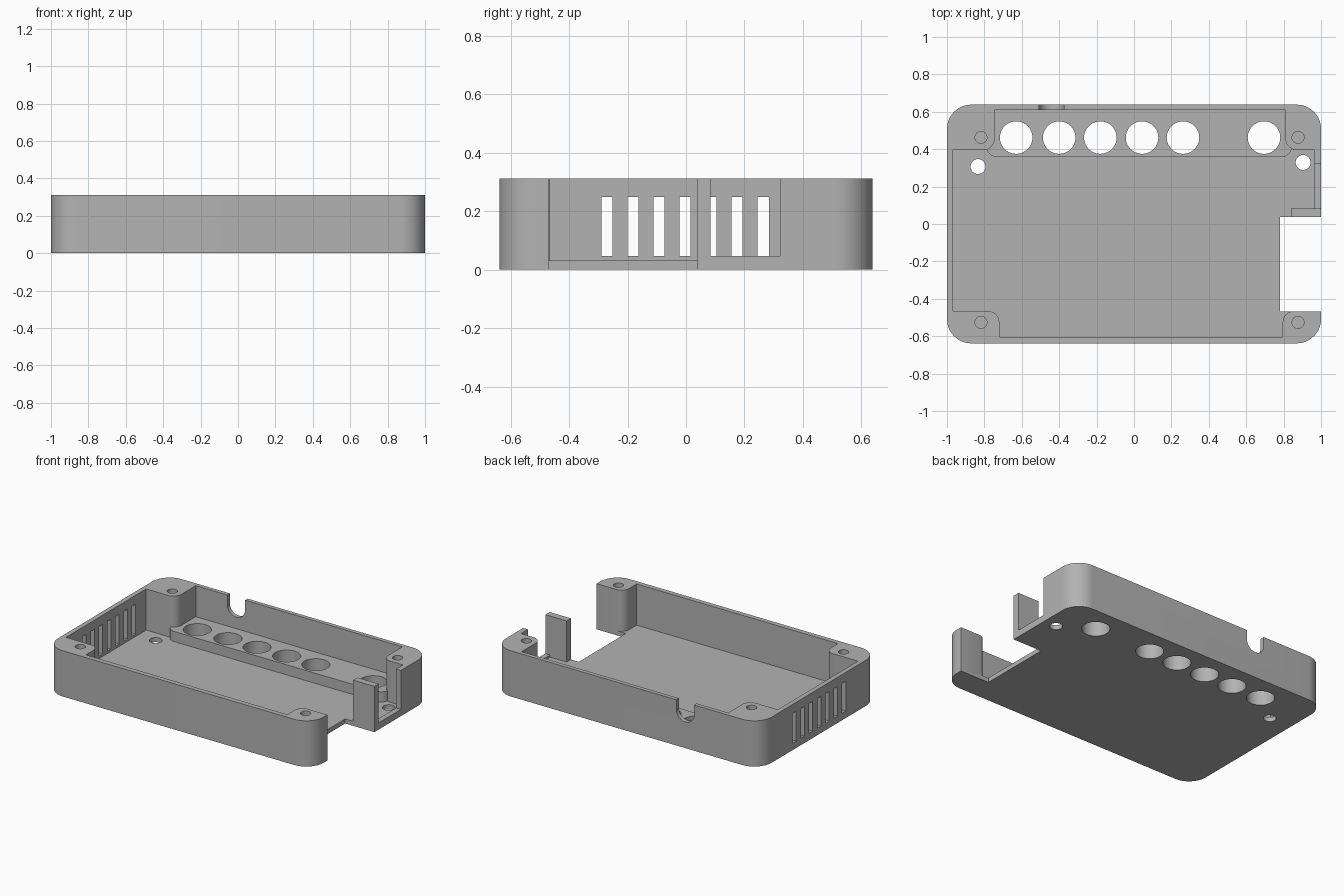
import bpy, bmesh
from math import pi, cos, sin

cube = bpy.data.objects.get("Cube")
if cube:
    bpy.data.objects.remove(cube)

HEIGHT, FLOOR = 0.311, 0.031

grey = bpy.data.materials.new("plain grey")
grey.use_nodes = True
colour = (0.45, 0.45, 0.45, 1)
grey.diffuse_color = colour
grey.node_tree.nodes["Principled BSDF"].inputs["Base Color"].default_value = colour


def arc(cx, cy, r, start, end, steps=14):
    """Points along an arc, angles in quarter turns."""
    return [(cx + r * cos(a * pi / 2), cy + r * sin(a * pi / 2))
            for a in (start + (end - start) * i / steps for i in range(steps + 1))]


def prism(name, outline, z0, z1):
    """Upright solid with the given outline."""
    bm = bmesh.new()
    base = bm.faces.new([bm.verts.new((x, y, z0)) for x, y in outline])
    top = bmesh.ops.extrude_face_region(bm, geom=[base])["geom"]
    bmesh.ops.translate(bm, vec=(0, 0, z1 - z0),
                        verts=[v for v in top if isinstance(v, bmesh.types.BMVert)])
    bmesh.ops.recalc_face_normals(bm, faces=bm.faces)
    mesh = bpy.data.meshes.new(name)
    bm.to_mesh(mesh)
    bm.free()
    mesh.materials.append(grey)
    obj = bpy.data.objects.new(name, mesh)
    bpy.context.collection.objects.link(obj)
    return obj


def box(name, x0, x1, y0, y1, z0, z1):
    return prism(name, [(x0, y0), (x1, y0), (x1, y1), (x0, y1)], z0, z1)


def rounded(name, x0, x1, y0, y1, r, z0, z1):
    pts = (arc(x0 + r, y0 + r, r, 2, 3) + arc(x1 - r, y0 + r, r, 3, 4)
           + arc(x1 - r, y1 - r, r, 0, 1) + arc(x0 + r, y1 - r, r, 1, 2))
    return prism(name, pts, z0, z1)


def rod(name, x, y, r, z0, z1):
    return prism(name, arc(x, y, r, 0, 4, 40)[:-1], z0, z1)


def combine(body, tool, operation="DIFFERENCE"):
    """Apply one boolean and discard the tool."""
    tool.hide_render = True
    mod = body.modifiers.new("shape", "BOOLEAN")
    mod.operation, mod.solver, mod.object = operation, "EXACT", tool
    bpy.context.view_layer.objects.active = body
    bpy.ops.object.modifier_apply(modifier=mod.name)
    bpy.data.objects.remove(tool)


# Outer shell with rounded corners
case = rounded("open_case", -1, 1, -0.638, 0.638, 0.13, 0, HEIGHT)

# Cavity that leaves a rounded screw boss in each corner
r = 0.06
cavity = ([(-0.968, -0.466)] + arc(-0.78, -0.526, r, 1, 0)
          + [(-0.72, -0.605), (0.795, -0.605)] + arc(0.855, -0.526, r, 2, 1)
          + [(0.964, -0.466), (0.964, 0.396)] + arc(0.87, 0.456, r, 3, 2)
          + [(0.81, 0.61), (-0.745, 0.61)] + arc(-0.805, 0.456, r, 4, 3)
          + [(-0.968, 0.396)])
combine(case, prism("cavity", cavity, FLOOR, 1))

# Raised shelf along the back and post beside the side opening
combine(case, rounded("shelf", -0.79, 0.845, 0.357, 0.625, 0.06, 0.01, 0.1), "UNION")
combine(case, box("post", 0.84, 0.98, 0.02, 0.084, 0.01, HEIGHT), "UNION")

# Side opening through wall and floor, and the notch behind the post
combine(case, box("side_opening", 0.78, 1.1, -0.468, 0.038, -0.1, 1))
combine(case, box("side_notch", 0.9, 1.1, 0.084, 0.322, 0.046, 1))

# Ventilation slots in the opposite wall
for i in range(7):
    y = -0.27 + 0.089 * i
    combine(case, box("slot", -1.1, -0.9, y - 0.019, y + 0.019, 0.047, 0.249))

# Row of large holes through the shelf
for x in (-0.63, -0.4, -0.18, 0.043, 0.262, 0.695):
    combine(case, rod("shelf_hole", x, 0.462, 0.087, -0.1, 0.2))

# Small floor holes
for x, y in ((-0.834, 0.307), (0.904, 0.329)):
    combine(case, rod("floor_hole", x, y, 0.04, -0.1, 0.2))

# Blind screw holes in the bosses
for x in (-0.818, 0.877):
    for y in (-0.526, 0.463):
        combine(case, rod("screw_hole", x, y, 0.032, 0.1, 1))

# Round-bottomed cable notch in the back wall, drawn flat and stood upright
u_shape = [(-0.508, 1)] + arc(-0.441, 0.245, 0.067, 2, 4, 24) + [(-0.374, 1)]
cable = prism("cable_notch", u_shape, -0.8, -0.58)
cable.rotation_euler.x = pi / 2
bpy.context.view_layer.update()
combine(case, cable)

# Smooth curves, crisp edges
bpy.ops.object.select_all(action="DESELECT")
case.select_set(True)
bpy.context.view_layer.objects.active = case
bpy.ops.object.shade_smooth_by_angle(angle=pi / 6)
